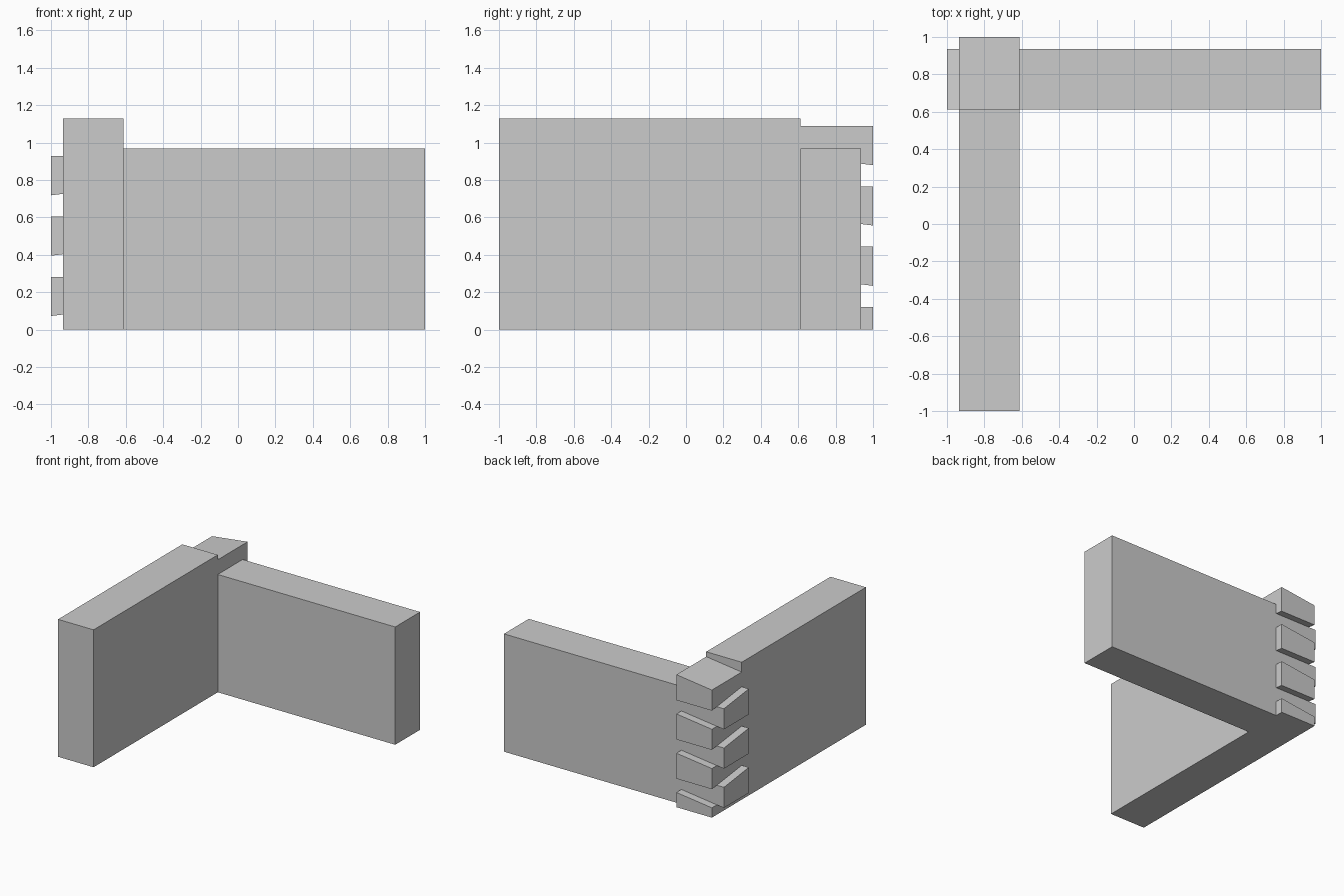
import bpy
import bmesh

if "Cube" in bpy.data.objects:
    bpy.data.objects.remove(bpy.data.objects["Cube"])

LOG = 2 / 6.2              # log thickness and course height
SLOPE = 1 / 8              # dovetail slope
END = 1.0                  # tip of the tails
OUTER = END - LOG / 5      # outer wall face
INNER = OUTER - LOG        # inner wall face, also the notch shoulder


def comb(width, tops):
    """Side outline of a wall as (length, z), from the bottom up past the tails."""
    pts = [(-1, 0)]
    for t in tops:
        if t < 1:          # half course resting on the ground
            pts += [(END, 0)]
        else:
            low = (t - 0.5 - SLOPE) * LOG
            if len(pts) == 1:
                pts.append((INNER, 0))
            pts += [(INNER, low), (END, low - SLOPE * (END - INNER))]
        high = (t - SLOPE) * LOG - SLOPE * (width - INNER)
        pts += [(END, high), (INNER, high)]
    return pts + [(INNER, tops[-1] * LOG), (-1, tops[-1] * LOG)]


def wall(name, tops, place):
    """Bridge the inner and outer outlines into one solid."""
    bm = bmesh.new()
    sides = [[bm.verts.new(place(u, w, z)) for u, z in comb(w, tops)]
             for w in (INNER, OUTER)]
    a, b = sides
    bm.faces.new(a)
    bm.faces.new(b[::-1])
    for i in range(len(a)):
        j = (i + 1) % len(a)
        bm.faces.new((a[j], a[i], b[i], b[j]))
    bmesh.ops.recalc_face_normals(bm, faces=bm.faces[:])
    mesh = bpy.data.meshes.new(name)
    bm.to_mesh(mesh)
    bm.free()
    bpy.context.collection.objects.link(bpy.data.objects.new(name, mesh))


# Left wall runs along y, back wall along x; their tails interlock at the corner
wall("left_log_wall", [0.5, 1.5, 2.5, 3.5], lambda u, w, z: (-w, u, z))
wall("back_log_wall", [1, 2, 3], lambda u, w, z: (-u, w, z))
